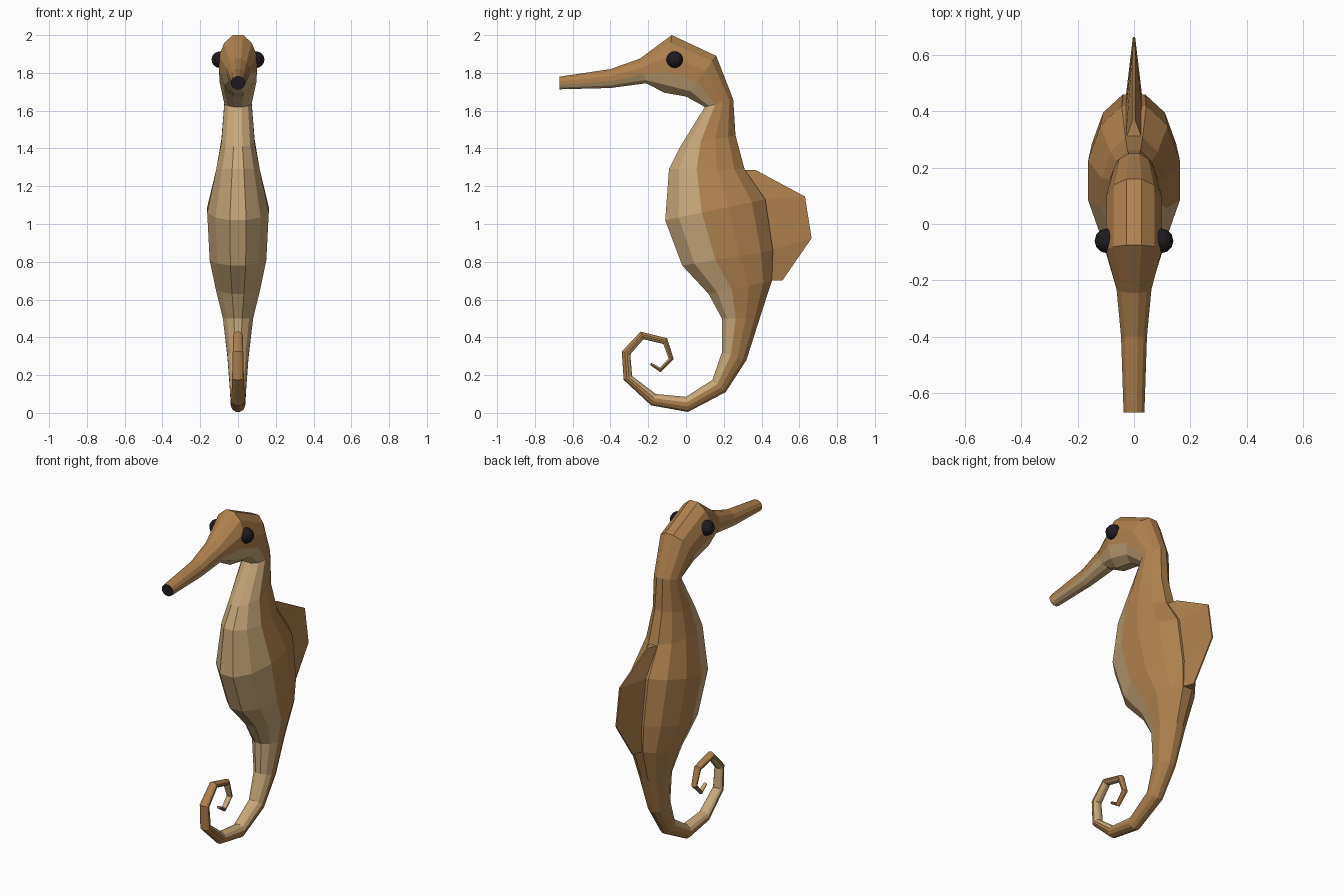
import bpy, bmesh, math
from mathutils import Vector

if "Cube" in bpy.data.objects:
    bpy.data.objects.remove(bpy.data.objects["Cube"])


def material(name, rgb):
    m = bpy.data.materials.new(name)
    m.diffuse_color = (*rgb, 1)
    m.use_nodes = True
    m.node_tree.nodes["Principled BSDF"].inputs["Base Color"].default_value = m.diffuse_color
    return m


BROWN = material("brown back", (0.43, 0.22, 0.075))
CREAM = material("cream belly", (0.58, 0.40, 0.195))
BLACK = material("dark eye", (0.014, 0.010, 0.014))


def finish(bm, name, mats):
    bmesh.ops.recalc_face_normals(bm, faces=bm.faces)
    me = bpy.data.meshes.new(name)
    bm.to_mesh(me)
    bm.free()
    for m in mats:
        me.materials.append(m)
    ob = bpy.data.objects.new(name, me)
    bpy.context.collection.objects.link(ob)
    return ob


# Body sections, snout to tail: back y, back z, belly y, belly z, half width
SECTIONS = [
    (-.67, 1.78, -.67, 1.713, .037),    # snout
    (-.40, 1.82, -.40, 1.72, .046),
    (-.245, 1.875, -.21, 1.745, .062),
    (-.075, 2.0, -.115, 1.695, .100),   # head
    (.16, 1.89, .0, 1.675, .098),
    (.25, 1.66, .10, 1.62, .072),       # neck
    (.262, 1.47, -.03, 1.41, .088),
    (.31, 1.29, -.09, 1.29, .115),
    (.42, 1.13, -.11, 1.02, .163),      # trunk
    (.46, .86, -.02, .78, .150),
    (.455, .70, .12, .63, .118),
    (.39, .50, .19, .50, .080),         # tail
    (.32, .28, .19, .32, .056),
    (.21, .11, .14, .175, .044),
    (.01, .005, .0, .085, .038),
    (-.185, .04, -.16, .10, .035),
    (-.33, .175, -.285, .195, .031),
    (-.34, .325, -.295, .31, .028),
    (-.24, .43, -.225, .39, .025),
    (-.10, .395, -.12, .365, .021),
    (-.065, .285, -.092, .288, .017),
    (-.135, .215, -.137, .24, .014),
    (-.19, .253, -.183, .265, .010),
]
N = 12
K = 1 / math.cos(math.pi / N)


def body():
    bm = bmesh.new()
    rings = []
    for by, bz, fy, fz, w in SECTIONS:
        back, belly = Vector((0, by, bz)), Vector((0, fy, fz))
        mid, half = (back + belly) / 2, (belly - back) / 2
        ring = []
        for i in range(N):
            a = 2 * math.pi * (i + .5) / N
            ring.append(bm.verts.new(mid + half * (K * math.cos(a))
                                     + Vector((w * K * math.sin(a), 0, 0))))
        rings.append(ring)
    for r0, r1 in zip(rings, rings[1:]):
        for i in range(N):
            j = (i + 1) % N
            f = bm.faces.new((r0[i], r0[j], r1[j], r1[i]))
            # the five facets nearest the belly line are cream
            f.material_index = 1 if (i + 3) % N < 5 else 0
    mouth = bm.faces.new(rings[0])
    mouth.material_index = 2
    bm.faces.new(rings[-1])
    finish(bm, "body", (BROWN, CREAM, BLACK))


# Wedge fin: thick along the spine, thin at the outer edge
def back_fin():
    inner = [(.30, 1.285), (.405, 1.13), (.445, .86), (.445, .70)]
    outer = [(.37, 1.285), (.63, 1.145), (.665, .925), (.51, .70)]
    bm = bmesh.new()
    left, right = [[bm.verts.new((s * .03, y, z)) for y, z in inner] for s in (-1, 1)]
    ol, our = [[bm.verts.new((s * .004, y, z)) for y, z in outer] for s in (-1, 1)]
    loops = list(zip(left, ol, our, right))
    for a, b in zip(loops, loops[1:]):
        for i in range(4):
            j = (i + 1) % 4
            bm.faces.new((a[i], a[j], b[j], b[i]))
    bm.faces.new(loops[0])
    bm.faces.new(loops[-1])
    finish(bm, "back_fin", (BROWN,))


# Eyes
def eye(side, name):
    bm = bmesh.new()
    bmesh.ops.create_uvsphere(bm, u_segments=12, v_segments=8, radius=.044)
    ob = finish(bm, name, (BLACK,))
    ob.location = (side * .096, -.06, 1.87)


body()
back_fin()
eye(-1, "left_eye")
eye(1, "right_eye")
